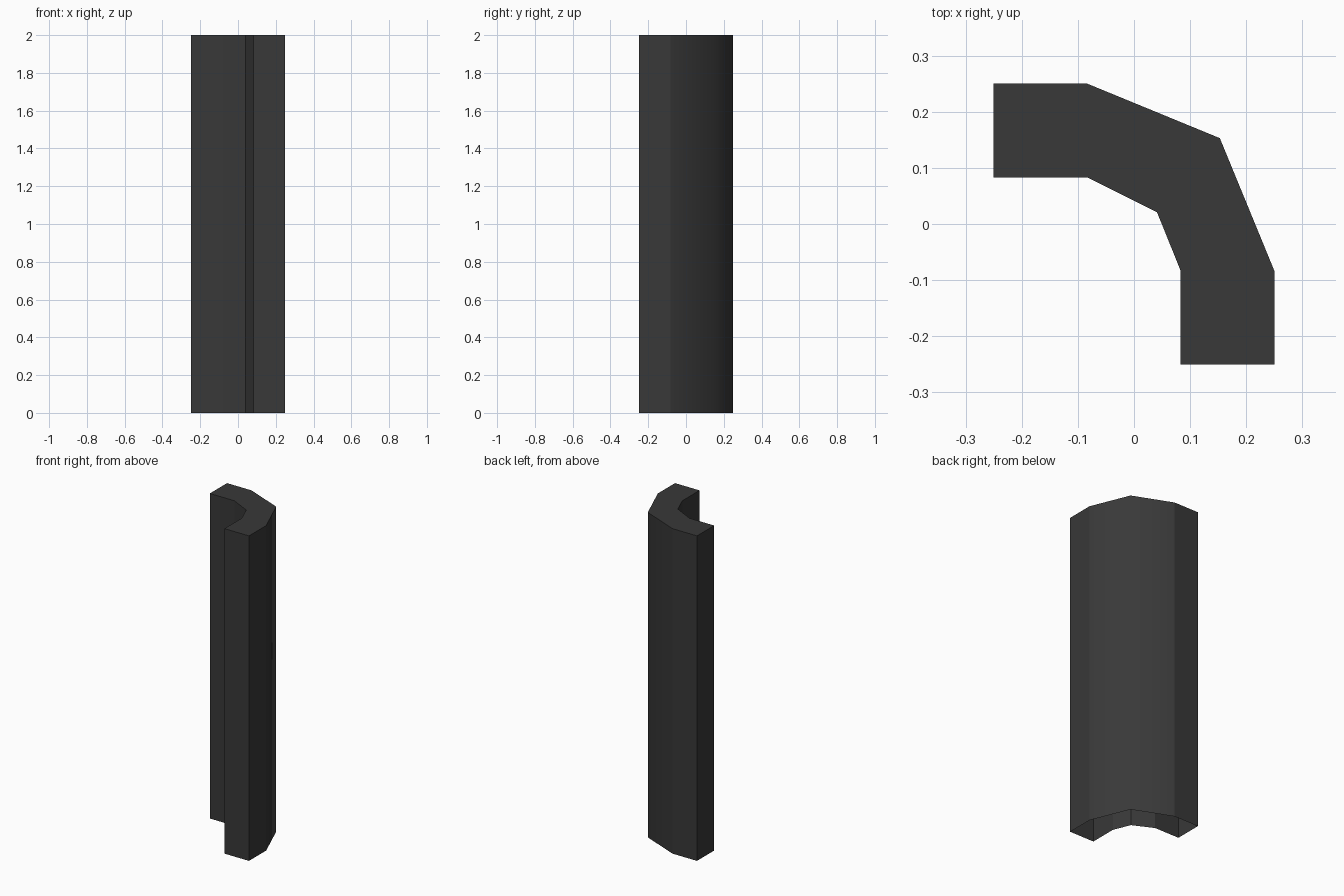
import bpy
import bmesh

cube = bpy.data.objects.get("Cube")
if cube:
    bpy.data.objects.remove(cube, do_unlink=True)

HEIGHT = 2.0

# Single dark grey material
grey = bpy.data.materials.new("dark grey")
grey.use_nodes = True
colour = (0.04, 0.04, 0.04, 1)
grey.diffuse_color = colour
grey.node_tree.nodes["Principled BSDF"].inputs["Base Color"].default_value = colour

# Plan of the curved corner, counter-clockwise: outer bend, then inner bend
outer = [(0.25, -0.25), (0.25, -0.083), (0.153, 0.153), (-0.083, 0.25), (-0.25, 0.25)]
inner = [(-0.25, 0.083), (-0.083, 0.083), (0.041, 0.021), (0.083, -0.083), (0.083, -0.25)]
plan = outer + inner

bm = bmesh.new()
low = [bm.verts.new((x, y, 0)) for x, y in plan]
high = [bm.verts.new((x, y, HEIGHT)) for x, y in plan]

# Walls and top cap; the underside stays open
walls = []
for i in range(len(plan)):
    j = (i + 1) % len(plan)
    walls.append(bm.faces.new((low[i], low[j], high[j], high[i])))
bm.faces.new(high)

# Only the two outer bend faces blend together
bend = walls[1:3]
for face in bend:
    face.smooth = True
for edge in bm.edges:
    edge.smooth = all(face in bend for face in edge.link_faces)

mesh = bpy.data.meshes.new("corner_trim")
bm.to_mesh(mesh)
bm.free()
mesh.materials.append(grey)
trim = bpy.data.objects.new("corner_trim", mesh)
bpy.context.collection.objects.link(trim)
